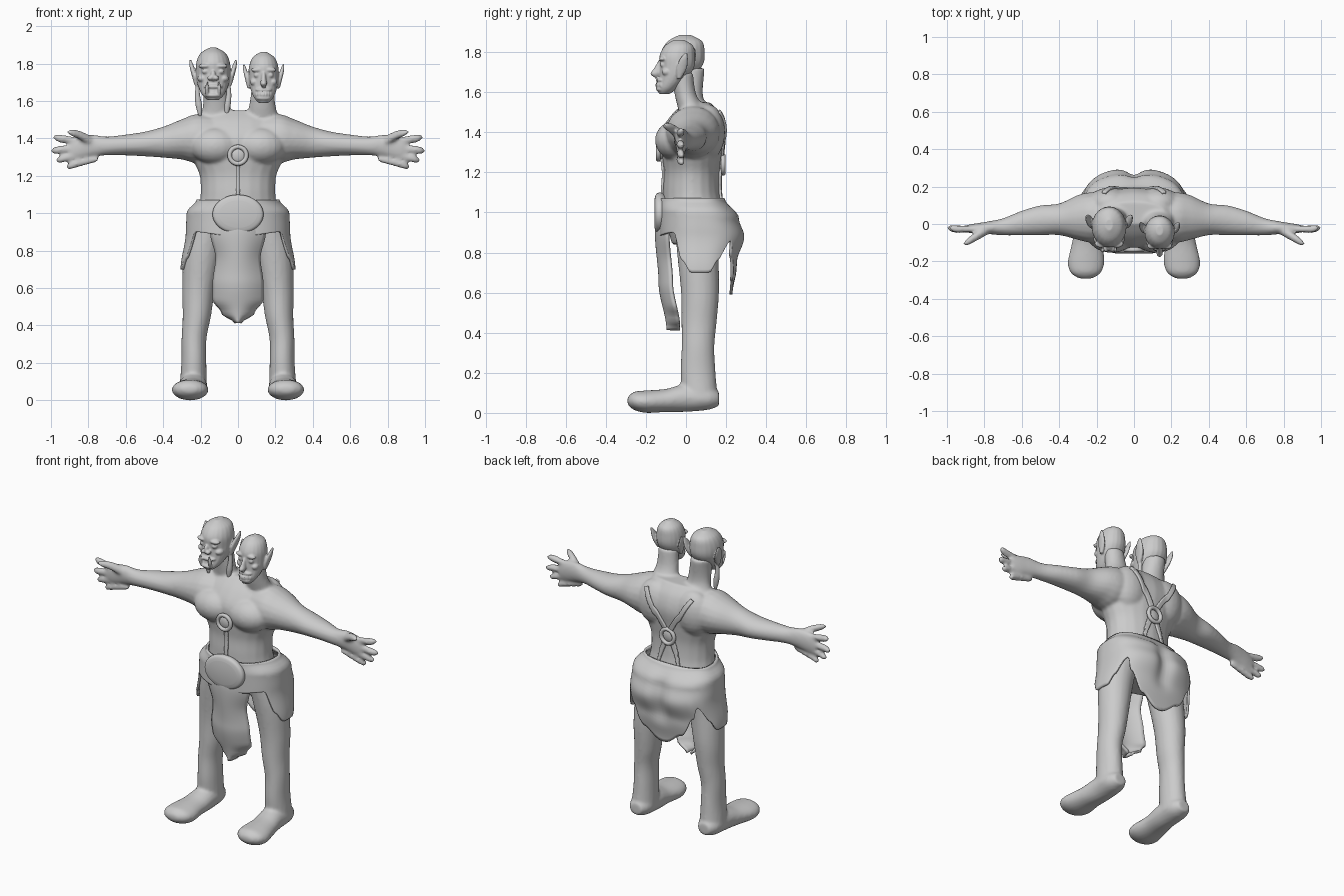
import bpy, bmesh, math
from mathutils import Matrix, Vector

if "Cube" in bpy.data.objects:
    bpy.data.objects.remove(bpy.data.objects["Cube"])

grey = bpy.data.materials.new("clay_grey")
grey.use_nodes = True
grey.diffuse_color = (0.6, 0.6, 0.6, 1)
grey.node_tree.nodes["Principled BSDF"].inputs["Base Color"].default_value = grey.diffuse_color

AXES = {"x": (1, 2), "y": (0, 2), "z": (0, 1)}


def lerp_table(table, t):
    """Smooth interpolation in a table of (key, value) with rising keys."""
    if t <= table[0][0]:
        return table[0][1]
    for (k0, v0), (k1, v1) in zip(table, table[1:]):
        if t <= k1:
            f = (t - k0) / (k1 - k0)
            return v0 + (v1 - v0) * f * f * (3 - 2 * f)
    return table[-1][1]


def spline(rings, steps=5):
    """Smooth curve through ring values."""
    pts = [Vector(r) for r in rings]
    pts = [pts[0]] + pts + [pts[-1]]
    out = []
    for a, b, c, d in zip(pts, pts[1:], pts[2:], pts[3:]):
        for i in range(steps):
            t = i / steps
            out.append(b + (c - a) * t / 2 + (a * 2 - b * 5 + c * 4 - d) * t**2 / 2
                       + (b * 3 - a - c * 3 + d) * t**3 / 2)
    return out + [pts[-1]]


def loft(bm, axis, rings, side=1, n=20):
    """Closed tube through oval rings (x, y, z, radius, radius)."""
    u, v = AXES[axis]
    loops = []
    for r in spline(rings):
        loop = []
        for i in range(n):
            p = Vector(r[:3])
            p[u] += r[3] * math.cos(math.tau * i / n)
            p[v] += r[4] * math.sin(math.tau * i / n)
            p.x *= side
            loop.append(bm.verts.new(p))
        loops.append(loop)
    for a, b in zip(loops, loops[1:]):
        for i in range(n):
            bm.faces.new((a[i], a[i - 1], b[i - 1], b[i]))
    bm.faces.new(loops[0])
    bm.faces.new(loops[-1])


def ball(bm, centre, radii):
    bmesh.ops.create_uvsphere(bm, u_segments=20, v_segments=12, radius=1,
                              matrix=Matrix.Translation(centre) @ Matrix.Diagonal((*radii, 1)))


def finish(name, bm, voxel=0, smooth=0):
    bmesh.ops.recalc_face_normals(bm, faces=bm.faces)
    for f in bm.faces:
        f.smooth = True
    me = bpy.data.meshes.new(name)
    bm.to_mesh(me)
    bm.free()
    me.materials.append(grey)
    ob = bpy.data.objects.new(name, me)
    bpy.context.collection.objects.link(ob)
    if voxel:
        m = ob.modifiers.new("fuse", "REMESH")
        m.mode, m.voxel_size, m.use_smooth_shade = "VOXEL", voxel, True
    if smooth:
        m = ob.modifiers.new("soften", "SMOOTH")
        m.factor, m.iterations = 0.5, smooth
    return ob


def sheet(name, nu, nv, point, thickness, wrap=None):
    """Cloth or strap from a function of u and v, both 0 to 1."""
    bm = bmesh.new()
    g = [[bm.verts.new(point(i / nu, j / nv)) for i in range(nu + 1)] for j in range(nv + 1)]
    for j in range(nv):
        for i in range(nu):
            bm.faces.new((g[j][i], g[j][i + 1], g[j + 1][i + 1], g[j + 1][i]))
    bmesh.ops.remove_doubles(bm, verts=bm.verts, dist=0.0001)
    ob = finish(name, bm)
    if wrap:
        m = ob.modifiers.new("wrap", "SHRINKWRAP")
        m.target, m.offset, m.wrap_mode = wrap, 0.004, "ABOVE_SURFACE"
    m = ob.modifiers.new("thickness", "SOLIDIFY")
    m.thickness, m.offset = thickness, 0
    return ob


# Body: trunk, necks, arms, hands, legs and feet fused into one skin
bm = bmesh.new()
loft(bm, "z", [(0, .05, .84, .17, .12), (0, .04, 1, .21, .15), (0, .03, 1.1, .2, .145),
               (0, .03, 1.2, .205, .14), (0, .03, 1.29, .24, .15), (0, .035, 1.4, .25, .16),
               (0, .05, 1.49, .23, .12), (0, .06, 1.55, .17, .06)])
loft(bm, "z", [(-.12, .06, 1.48, .1, .07), (-.115, .03, 1.58, .072, .055), (-.13, .02, 1.72, .065, .075)])
loft(bm, "z", [(.13, .05, 1.48, .1, .08), (.13, 0, 1.58, .07, .055), (.135, -.02, 1.7, .06, .055)])
for s in (1, -1):
    ball(bm, (s * .12, -.05, 1.36), (.135, .105, .1))       # chest muscle
    ball(bm, (s * .13, .11, 1.4), (.12, .085, .14))         # shoulder blade
    loft(bm, "x", [(.1, .04, 1.41, .12, .11), (.22, .035, 1.4, .135, .13), (.3, .035, 1.395, .12, .108),
                   (.4, .025, 1.38, .085, .083), (.5, .02, 1.37, .08, .066), (.6, .005, 1.365, .066, .056),
                   (.7, -.015, 1.36, .046, .05), (.78, -.02, 1.36, .034, .06),
                   (.86, -.025, 1.345, .026, .066), (.9, -.025, 1.335, .018, .055)], s)
    for x, z, root in ((.99, 1.405, 1.385), (1, 1.335, 1.35), (.975, 1.285, 1.315), (.92, 1.25, 1.29)):
        loft(bm, "x", [(x - .17, -.025, root, .015, .015), (x - .05, -.028, (root + z * 2) / 3, .02, .021),
                       (x - .015, -.022, z, .016, .017), (x, -.02, z, .004, .004)], s, 12)
    loft(bm, "x", [(.76, -.02, 1.37, .025, .03), (.84, -.065, 1.415, .025, .025),
                   (.89, -.095, 1.43, .021, .018), (.915, -.108, 1.435, .004, .004)], s, 12)
    loft(bm, "z", [(.14, .06, .98, .11, .12), (.185, .06, .8, .105, .105), (.21, .07, .6, .088, .095),
                   (.22, .065, .45, .076, .088), (.235, .06, .33, .067, .082),
                   (.236, .06, .2, .067, .088), (.24, .07, .06, .075, .09)], s)
    loft(bm, "y", [(.24, .165, .07, .04, .035), (.24, .11, .075, .07, .06), (.24, 0, .075, .075, .07),
                   (.25, -.1, .062, .082, .058), (.256, -.2, .056, .098, .056),
                   (.258, -.26, .06, .082, .045), (.258, -.292, .06, .035, .018)], s)
body = finish("body", bm, 0.0095, 6)


# Heads: one broad with tusks, one narrow with a long nose and a toothy grin
def head(name, place, scale, brute):
    bm = bmesh.new()
    loft(bm, "z", [(0, -.09, 0, .03, .03), (0, -.07, .03, .06, .06), (0, -.035, .08, .082, .085),
                   (0, -.012, .14, .092, .105), (0, -.01, .2, .09, .108),
                   (0, 0, .25, .068, .085), (0, 0, .28, .02, .03)])
    ball(bm, (0, -.105, .072), (.052, .03, .014))           # upper lip
    ball(bm, (0, -.11, .026), (.045, .03, .015))            # lower lip
    for s in (1, -1):
        ball(bm, (s * .042, -.1, .182), (.036, .022, .013))   # brow
        ball(bm, (s * .042, -.1, .153), (.018, .016, .014))   # eye
        ball(bm, (s * .058, -.075, .115), (.026, .03, .02))   # cheekbone
        loft(bm, "z", [(.088, 0, .08, .012, .012), (.1, .015, .13, .014, .032),
                       (.114, .03, .18, .012, .026), (.122, .045, .215, .005, .006)], s, 12)
        if brute:
            ball(bm, (s * .015, -.125, .118), (.016, .02, .013))
            loft(bm, "z", [(.03, -.12, .02, .011, .011), (.034, -.137, .06, .01, .01),
                           (.03, -.14, .1, .004, .004)], s, 12)
            loft(bm, "z", [(.082, 0, .09, .01, .012), (.084, .0, .03, .014, .014),
                           (.076, 0, -.03, .018, .016), (.07, 0, -.085, .008, .008)], s, 12)
    if brute:
        ball(bm, (0, -.118, .13), (.015, .022, .03))
    else:
        loft(bm, "z", [(0, -.105, .17, .012, .02), (0, -.125, .13, .016, .03),
                       (0, -.142, .105, .02, .032), (0, -.135, .085, .008, .012)])
        for i in range(-3, 4):
            ball(bm, (i * .015, -.135 + i * i * .003, .046), (.007, .01, .014))
    bmesh.ops.transform(bm, verts=bm.verts,
                        matrix=Matrix.Translation(place) @ Matrix.Diagonal((*scale, 1)))
    finish(name, bm, 0.005, 2)


head("broad_head", (-.133, -.005, 1.605), (1, 1, 1), True)
head("narrow_head", (.137, -.035, 1.59), (.87, .82, .97), False)

# Hide skirt: hem drops into side flaps and a pointed tail
HEM = [(0, .88), (52, .9), (66, .76), (80, .7), (100, .7), (112, .76), (126, .86),
       (140, .78), (160, .66), (180, .59)]
WIDE = [(.7, .3), (.9, .272), (1, .268), (1.07, .215)]
BACK = [(.59, .225), (.75, .25), (.88, .29), (.97, .262), (1.07, .185)]


def skirt_point(u, v):
    turn = (u * 2 - 1) * math.pi
    z = 1.07 + (lerp_table(HEM, abs(math.degrees(turn))) - 1.07) * v
    side, fore = math.sin(turn), math.cos(turn)
    x = lerp_table(WIDE, z) * math.copysign(abs(side) ** .8, side)
    if fore > 0:
        return x, .06 - .19 * fore, z
    cleft = 1 - .15 * math.exp(-(x / .05) ** 2) * math.sin(math.pi * min(1, max(0, (z - .7) / .35)))
    return x, .06 + (lerp_table(BACK, z) - .06) * abs(fore) ** .7 * cleft, z


sheet("hide_skirt", 120, 24, skirt_point, 0.014)

# Front loincloth
CLOTH = [(.415, .012), (.47, .085), (.54, .132), (.62, .132), (.76, .116), (.9, .145), (1.04, .17)]


def cloth_point(u, v):
    z, across = 1.04 - .625 * v, u * 2 - 1
    y = lerp_table([(.41, -.09), (.65, -.13), (.9, -.148), (1.04, -.13)], z)
    return across * lerp_table(CLOTH, z), y + .06 * across**2, z


sheet("loincloth", 16, 40, cloth_point, 0.014)

# Belt plate
bm = bmesh.new()
loft(bm, "y", [(0, -.1, .995, .12, .09), (0, -.125, .995, .136, .104), (0, -.148, .995, .13, .098),
               (0, -.157, .995, .1, .072)], n=40)
finish("belt_plate", bm)


# Harness: straps that follow the skin, and a ring front and back
def strap(name, a, b, width):
    a, b = Vector(a), Vector(b)
    across = (b - a).cross(Vector((0, 1, 0))).normalized() * width
    sheet(name, 4, 24, lambda u, v: a.lerp(b, v) + across * (u - .5), 0.014, body)


strap("front_strap", (0, -.2, 1.28), (0, -.2, 1.07), .035)
for s, label in ((1, "left"), (-1, "right")):
    strap(label + "_back_strap", (s * .02, .24, 1.27), (s * .17, .2, 1.53), .03)
    strap(label + "_waist_strap", (s * .02, .24, 1.23), (s * .09, .24, 1.08), .03)

for name, y, z in (("chest_ring", -.138, 1.31), ("back_ring", .185, 1.24)):
    bpy.ops.mesh.primitive_torus_add(major_radius=.045, minor_radius=.012, major_segments=32,
                                     minor_segments=10, location=(0, y, z), rotation=(math.pi / 2, 0, 0))
    ring = bpy.context.object
    ring.name = name
    ring.data.materials.append(grey)
    bpy.ops.object.shade_smooth()
    bm = bmesh.new()
    ball(bm, (0, y * .9, z), (.045, .02, .045))
    finish(name + "_boss", bm)
